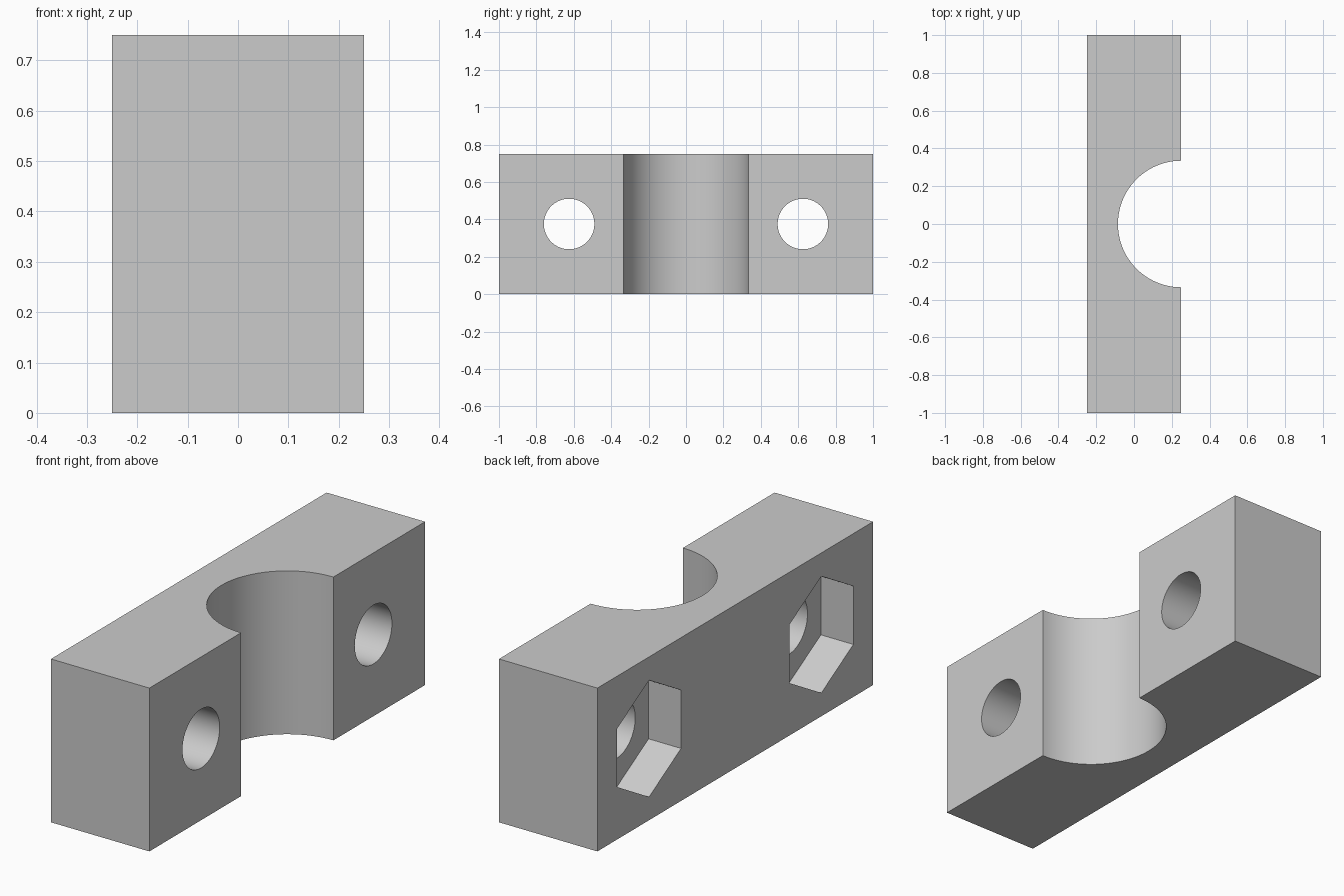
import bpy
import bmesh
from math import radians
from mathutils import Matrix

default_cube = bpy.data.objects.get("Cube")
if default_cube:
    bpy.data.objects.remove(default_cube, do_unlink=True)

WIDTH, LENGTH, HEIGHT = 0.5, 2.0, 0.75
BOLT_Y, MID_Z = 0.625, HEIGHT / 2
POCKET_FLOOR = -0.085

grey = bpy.data.materials.new("plain grey")
grey.use_nodes = True
grey.diffuse_color = (0.6, 0.6, 0.6, 1)
grey.node_tree.nodes["Principled BSDF"].inputs["Base Color"].default_value = grey.diffuse_color


def make_object(name, bm):
    bmesh.ops.recalc_face_normals(bm, faces=bm.faces)
    mesh = bpy.data.meshes.new(name)
    bm.to_mesh(mesh)
    bm.free()
    mesh.materials.append(grey)
    obj = bpy.data.objects.new(name, mesh)
    bpy.context.collection.objects.link(obj)
    return obj


def prism(name, sides, radius, length, matrix):
    bm = bmesh.new()
    bmesh.ops.create_cone(bm, cap_ends=True, segments=sides, radius1=radius,
                          radius2=radius, depth=length, matrix=matrix)
    obj = make_object(name, bm)
    obj.hide_render = True
    return obj


# Solid block
bm = bmesh.new()
bmesh.ops.create_cube(bm, size=1, matrix=Matrix.Translation((0, 0, MID_Z))
                      @ Matrix.Diagonal((WIDTH, LENGTH, HEIGHT, 1)))
block = make_object("clamp_block", bm)

# Half-round channel for the rod
cutters = [prism("channel_cutter", 96, 0.335, 2,
                 Matrix.Translation((WIDTH / 2, 0, MID_Z)))]

# Bolt holes, each with a hexagonal nut pocket
along_x = Matrix.Rotation(radians(90), 4, "Y")
point_up = Matrix.Rotation(radians(30), 4, "Z")
for side, y in (("left", BOLT_Y), ("right", -BOLT_Y)):
    cutters.append(prism(side + "_bolt_cutter", 64, 0.135, 2,
                         Matrix.Translation((0, y, MID_Z)) @ along_x))
    cutters.append(prism(side + "_nut_cutter", 6, 0.268, 1,
                         Matrix.Translation((POCKET_FLOOR - 0.5, y, MID_Z)) @ along_x @ point_up))

# Cut everything out of the block, then drop the cutters
bpy.ops.object.select_all(action="DESELECT")
block.select_set(True)
bpy.context.view_layer.objects.active = block
for cutter in cutters:
    cut = block.modifiers.new(cutter.name, "BOOLEAN")
    cut.operation = "DIFFERENCE"
    cut.solver = "EXACT"
    cut.object = cutter
    bpy.ops.object.modifier_apply(modifier=cut.name)
    bpy.data.objects.remove(cutter, do_unlink=True)

bpy.ops.object.shade_smooth_by_angle(angle=radians(30))
